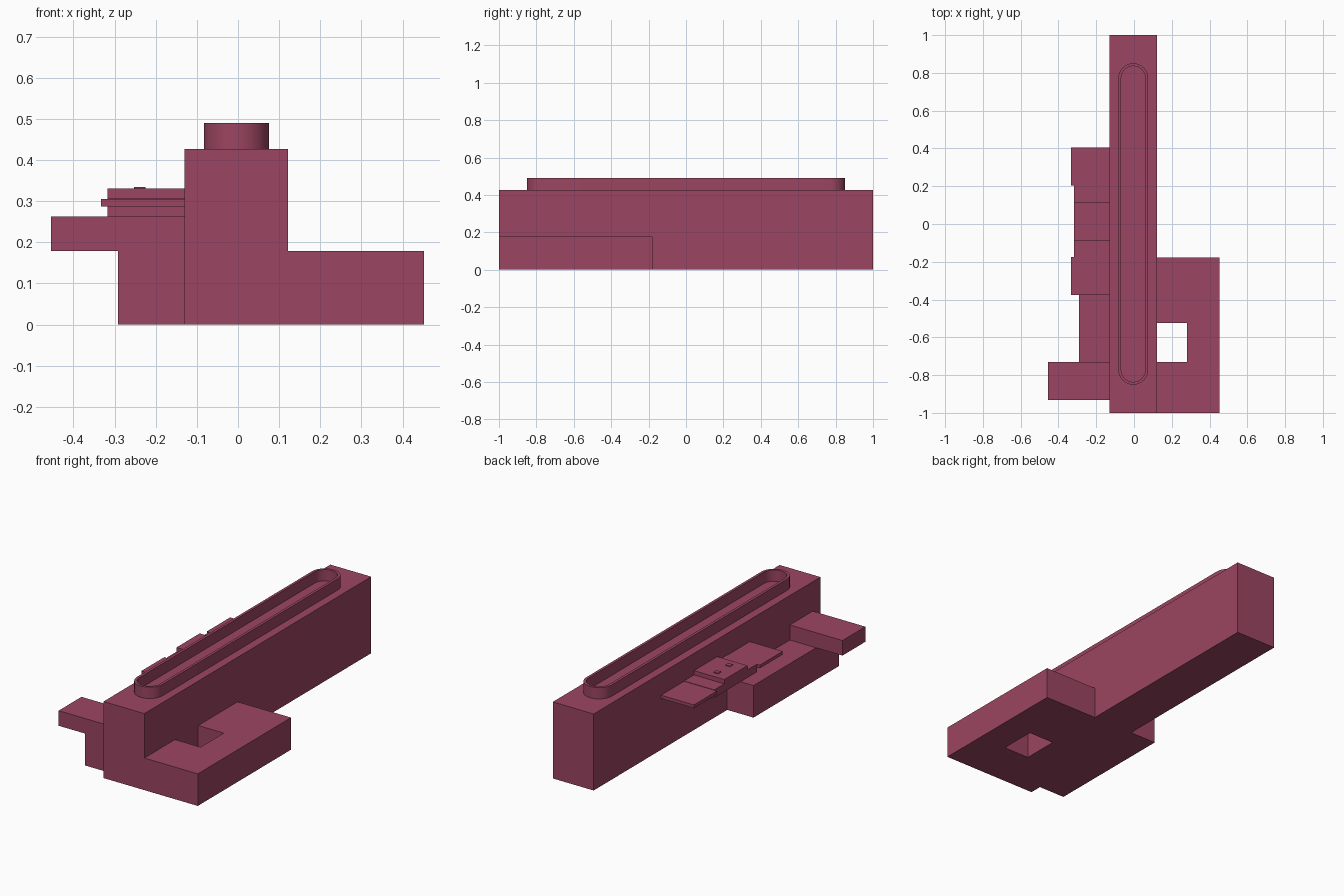
import bpy, bmesh, math

if "Cube" in bpy.data.objects:
    bpy.data.objects.remove(bpy.data.objects["Cube"])

mat = bpy.data.materials.new("dark_rose")
mat.diffuse_color = (0.33, 0.06, 0.12, 1)
mat.use_nodes = True
mat.node_tree.nodes["Principled BSDF"].inputs["Base Color"].default_value = mat.diffuse_color


def finish(name, bm):
    bmesh.ops.recalc_face_normals(bm, faces=bm.faces)
    mesh = bpy.data.meshes.new(name)
    bm.to_mesh(mesh)
    bm.free()
    mesh.materials.append(mat)
    ob = bpy.data.objects.new(name, mesh)
    bpy.context.collection.objects.link(ob)
    return ob


def prism(name, pts, z0, z1):
    """Extrude a plan outline from z0 to z1."""
    bm = bmesh.new()
    face = bm.faces.new([bm.verts.new((x, y, z0)) for x, y in pts])
    ext = bmesh.ops.extrude_face_region(bm, geom=[face])
    for v in ext["geom"]:
        if isinstance(v, bmesh.types.BMVert):
            v.co.z = z1
    return finish(name, bm)


def box(name, x0, x1, y0, y1, z0, z1):
    return prism(name, [(x0, y0), (x1, y0), (x1, y1), (x0, y1)], z0, z1)


def stadium(cx, r, straight, n=16):
    """Outline with two rounded ends, long in y."""
    pts = []
    for end in (0, 1):
        cy = straight if end == 0 else -straight
        for i in range(n + 1):
            a = math.pi * (end + i / n)
            pts.append((cx + r * math.cos(a), cy + r * math.sin(a)))
    return pts


# Main hall, joined with the C-shaped wing around the open courtyard
hall = box("main_hall", -0.13, 0.122, -1, 1, 0, 0.427)
wing = prism("courtyard_wing", [(0, -1), (0.452, -1), (0.452, -0.178), (0, -0.178),
                                (0, -0.525), (0.28, -0.525), (0.28, -0.73), (0, -0.73)], 0, 0.179)
join = hall.modifiers.new("join_wing", "BOOLEAN")
join.operation = "UNION"
join.solver = "EXACT"
join.object = wing
wing.hide_render = True
wing.hide_set(True)

# Hollow rounded rim on the roof
bm = bmesh.new()
outer, inner = stadium(-0.004, 0.079, 0.772), stadium(-0.004, 0.064, 0.772)
rings = [[bm.verts.new((x, y, z)) for x, y in pts]
         for pts, z in ((outer, 0.427), (outer, 0.49), (inner, 0.49), (inner, 0.427))]
count = len(outer)
for k in range(4):
    a, b = rings[k], rings[(k + 1) % 4]
    for i in range(count):
        j = (i + 1) % count
        bm.faces.new((a[i], a[j], b[j], b[i]))
rim = finish("roof_rim", bm)
bpy.context.view_layer.objects.active = rim
rim.select_set(True)
bpy.ops.object.shade_smooth_by_angle(angle=math.radians(30))

# Left side block and the arm overhanging it
box("side_block", -0.292, -0.13, -0.93, -0.178, 0, 0.179)
box("side_arm", -0.455, -0.13, -0.932, -0.73, 0.179, 0.263)

# Stepped entrance bay with canopies at both ends
box("bay_base", -0.317, -0.13, -0.175, 0.203, 0.263, 0.307)
box("bay_top", -0.317, -0.13, -0.09, 0.115, 0.307, 0.331)
for name, y0, y1 in (("front_canopy", -0.377, -0.175), ("rear_canopy", 0.203, 0.406)):
    box(name, -0.333, -0.13, y0, y1, 0.287, 0.305)
for name, y in (("front_stud", -0.039), ("rear_stud", 0.065)):
    box(name, -0.253, -0.225, y - 0.013, y + 0.013, 0.331, 0.335)
